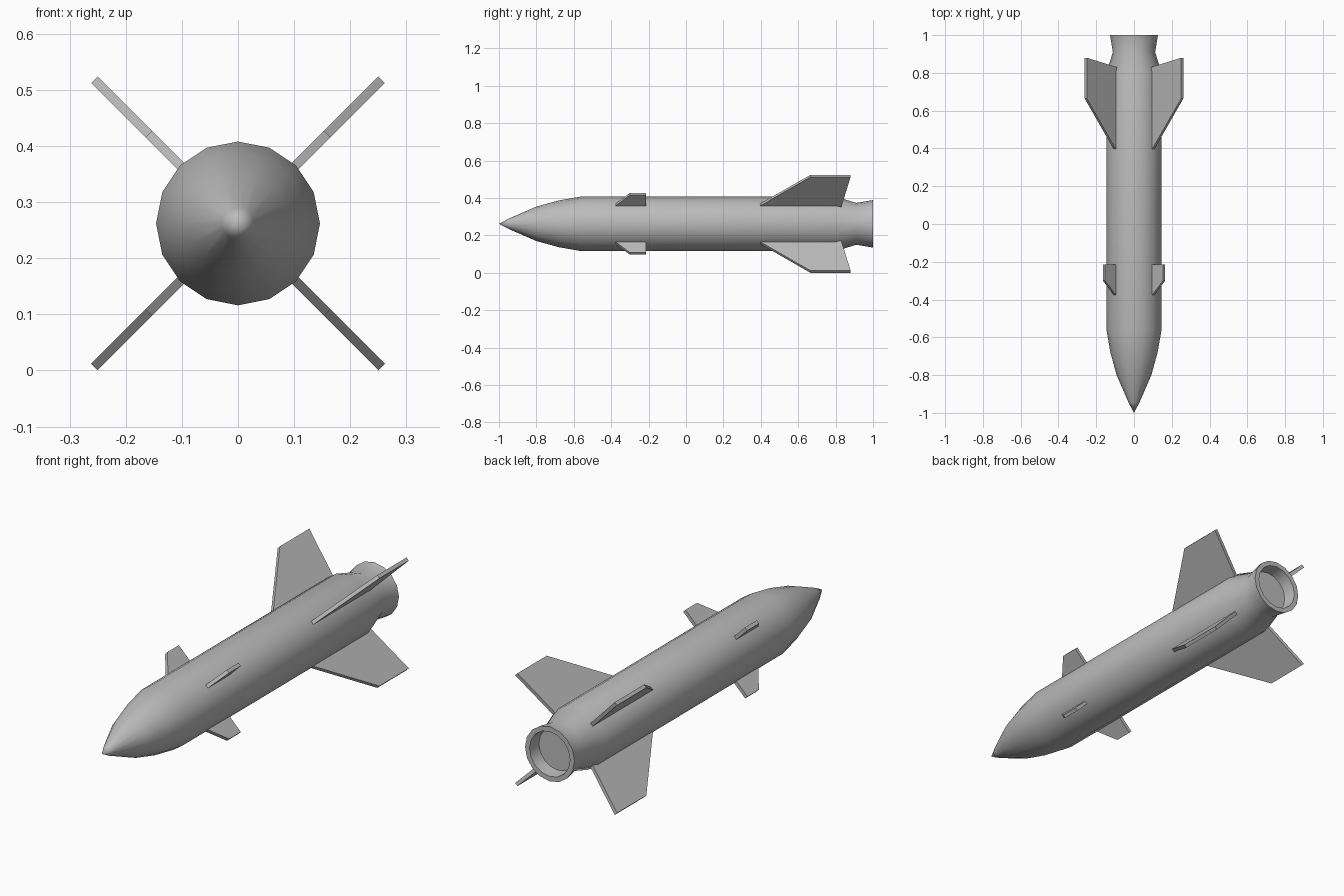
import bpy, bmesh, math
from mathutils import Matrix, Vector

cube = bpy.data.objects.get("Cube")
if cube:
    bpy.data.objects.remove(cube, do_unlink=True)

AXIS_Z = 0.262
SIDES = 16
FIN_THICKNESS = 0.0165

grey = bpy.data.materials.new("plain grey")
grey.use_nodes = True
colour = (0.5, 0.5, 0.5, 1)
grey.diffuse_color = colour
grey.node_tree.nodes["Principled BSDF"].inputs["Base Color"].default_value = colour


def finish(name, bm):
    bmesh.ops.recalc_face_normals(bm, faces=bm.faces)
    mesh = bpy.data.meshes.new(name)
    bm.to_mesh(mesh)
    bm.free()
    mesh.materials.append(grey)
    obj = bpy.data.objects.new(name, mesh)
    obj.location.z = AXIS_Z
    bpy.context.collection.objects.link(obj)
    return obj


def lathe(name, profile):
    """Revolve (y, radius) points about the long axis; both ends lie on it."""
    bm = bmesh.new()
    rings = []
    for y, r in profile:
        if r == 0:
            rings.append([bm.verts.new((0, y, 0))] * SIDES)
        else:
            angles = [2 * math.pi * i / SIDES for i in range(SIDES)]
            rings.append([bm.verts.new((r * math.cos(a), y, r * math.sin(a))) for a in angles])
    for a, b in zip(rings, rings[1:]):
        for i in range(SIDES):
            j = (i + 1) % SIDES
            corners = dict.fromkeys((a[i], a[j], b[j], b[i]))
            bm.faces.new(list(corners))
    return finish(name, bm)


def fin(name, outline, degrees):
    """Extrude a flat (y, radius) outline and turn it about the long axis."""
    bm = bmesh.new()
    half = FIN_THICKNESS / 2
    face = bm.faces.new([bm.verts.new((r, y, -half)) for y, r in outline])
    extruded = bmesh.ops.extrude_face_region(bm, geom=[face])["geom"]
    top = [v for v in extruded if isinstance(v, bmesh.types.BMVert)]
    bmesh.ops.translate(bm, verts=top, vec=Vector((0, 0, FIN_THICKNESS)))
    bm.transform(Matrix.Rotation(math.radians(degrees), 4, 'Y'))
    return finish(name, bm)


# Body: pointed nose, straight tube, flared nozzle with a recessed end
body = lathe("rocket_body", [
    (-1, 0), (-0.945, 0.029), (-0.8, 0.092), (-0.68, 0.125), (-0.56, 0.146),
    (0.8, 0.146), (0.91, 0.112), (1, 0.127),
    (1, 0.104), (0.94, 0.098), (0.94, 0)])
bpy.context.view_layer.objects.active = body
body.select_set(True)
bpy.ops.object.shade_smooth_by_angle(angle=math.radians(35))
body.select_set(False)

# Four swept tail fins and four small front fins, set in an X
tail_outline = [(0.385, 0.135), (0.665, 0.362), (0.88, 0.362), (0.83, 0.135)]
front_outline = [(-0.385, 0.135), (-0.3, 0.225), (-0.215, 0.225), (-0.215, 0.135)]
corners = {"upper_left": -45, "lower_left": 45, "lower_right": 135, "upper_right": 225}
for corner, angle in corners.items():
    fin("tail_fin_" + corner, tail_outline, angle)
    fin("front_fin_" + corner, front_outline, angle)
